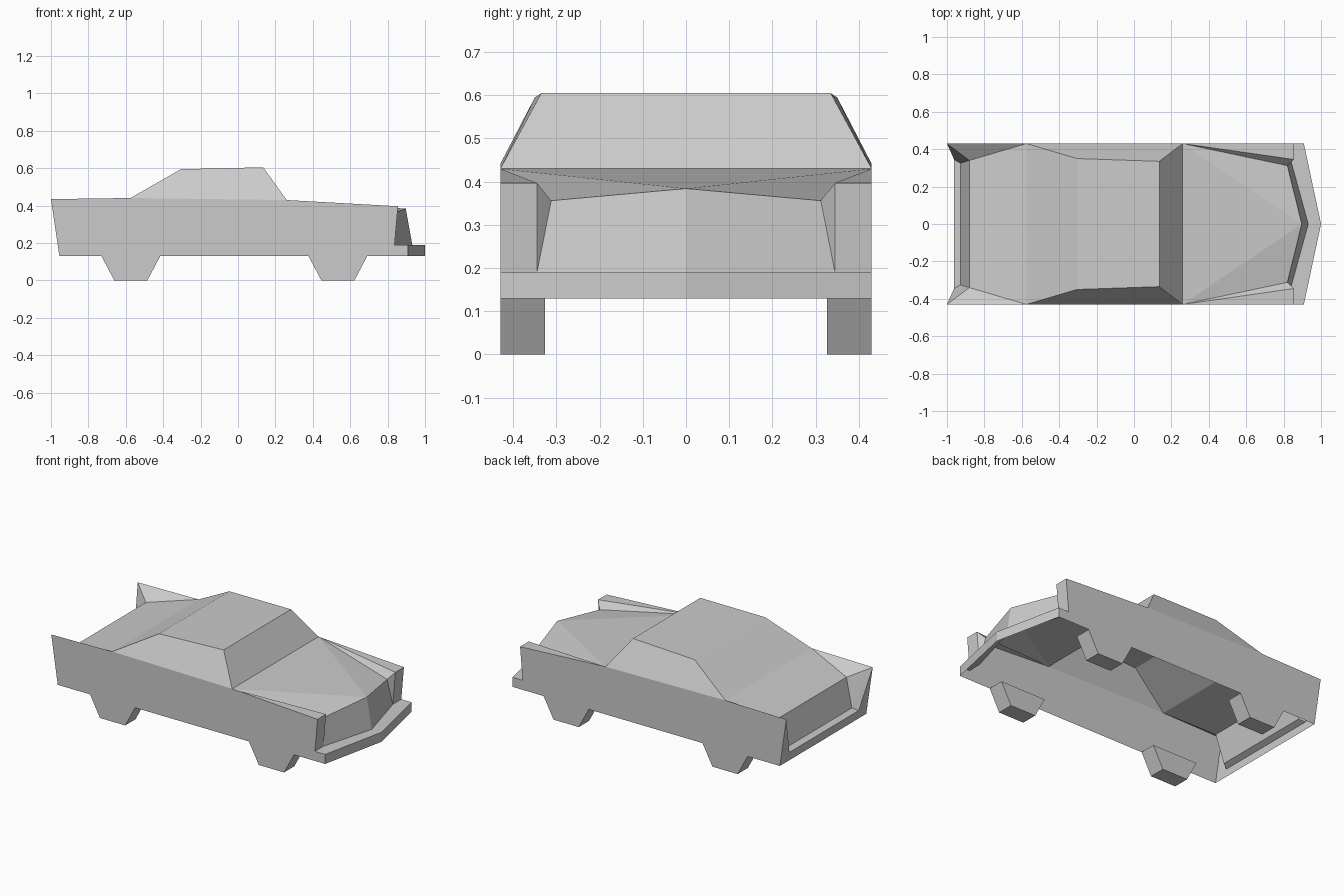
import bpy
import bmesh
from mathutils import Vector

if "Cube" in bpy.data.objects:
    bpy.data.objects.remove(bpy.data.objects["Cube"], do_unlink=True)

paint = bpy.data.materials.new("light_grey")
paint.use_nodes = True
paint.diffuse_color = (0.6, 0.6, 0.6, 1)
bsdf = next(n for n in paint.node_tree.nodes if n.type == "BSDF_PRINCIPLED")
bsdf.inputs["Base Color"].default_value = paint.diffuse_color
bsdf.inputs["Roughness"].default_value = 0.8

W = 0.43      # half width
SILL = 0.13   # lower edge of the body


def finish(name, bm):
    """Turn a half mesh (y >= 0) into an object mirrored across y = 0."""
    mesh = bpy.data.meshes.new(name)
    bm.to_mesh(mesh)
    bm.free()
    mesh.materials.append(paint)
    obj = bpy.data.objects.new(name, mesh)
    bpy.context.scene.collection.objects.link(obj)
    mirror = obj.modifiers.new("mirror", "MIRROR")
    mirror.use_axis = (False, True, False)
    return obj


def panel(name, *faces):
    """Flat panels; each face is (outward direction, corner points)."""
    bm = bmesh.new()
    for outward, points in faces:
        face = bm.faces.new([bm.verts.new(p) for p in points])
        face.normal_update()
        if face.normal.dot(Vector(outward)) < 0:
            face.normal_flip()
    bmesh.ops.remove_doubles(bm, verts=bm.verts, dist=0.0005)
    return finish(name, bm)


def centre(p):
    """The point on the centre line level with p."""
    return (p[0], 0, p[2])


UP, FRONT, BACK, SIDE, INWARD = (0, 0, 1), (1, 0, 0), (-1, 0, 0), (0, 1, 0), (0, -1, 1)

# Shared corners
cowl = (0.26, W, 0.43)
roof_front = (0.135, 0.335, 0.605)
roof_back = (-0.305, 0.35, 0.595)
deck = (-0.575, W, 0.441)
fender_out = (0.855, W, 0.397)
fender_in = (0.855, 0.345, 0.397)
hood_corner = (0.82, 0.312, 0.356)
hood_tip = (0.897, 0, 0.384)
grille_corner = (0.837, 0.345, 0.19)
grille_tip = (0.932, 0, 0.19)
fender_foot = (0.837, W, 0.19)
bumper_end = (0.908, W, 0.19)
bumper_tip = (1, 0, 0.19)
fin_tip = (-1, W, 0.435)
tail_foot = (-0.955, W, SILL)
trunk_corner = (-0.88, 0.34, 0.375)
tail_inner = (-0.928, 0.325, 0.20)
tail_outer = (-0.962, 0.345, 0.185)


def low(p):
    return (p[0], p[1], SILL)


# Cabin
panel("roof", (UP, [roof_front, roof_back, centre(roof_back), centre(roof_front)]))
panel("windshield", (FRONT, [cowl, roof_front, centre(roof_front), centre(cowl)]))
panel("rear_window", (BACK, [deck, roof_back, centre(roof_back), centre(deck)]))
panel("side_windows", (SIDE, [cowl, roof_front, roof_back, deck]))

# Hood with its sloping outer facets, and the pointed grille
panel("hood",
      (UP, [centre(cowl), cowl, hood_tip]),
      (UP, [cowl, hood_corner, hood_tip]))
panel("grille", (FRONT, [hood_tip, hood_corner, grille_corner, grille_tip]))

# Raised front fenders
panel("front_fenders",
      (UP, [cowl, fender_out, fender_in]),
      (INWARD, [cowl, fender_in, hood_corner]),
      (INWARD, [fender_in, hood_corner, grille_corner]),
      (FRONT, [fender_out, fender_in, grille_corner, fender_foot]))

# Pointed front bumper
panel("front_bumper",
      (UP, [fender_foot, bumper_end, bumper_tip, grille_tip, grille_corner]),
      (FRONT, [bumper_end, bumper_tip, low(bumper_tip), low(bumper_end)]))

# Body sides
panel("body_sides", (SIDE, [tail_foot, low(bumper_end), bumper_end, fender_foot,
                            fender_out, cowl, deck, fin_tip]))

# Trunk lid, recessed tail panel and ledge
panel("trunk_lid", (UP, [deck, trunk_corner, centre(trunk_corner), centre(deck)]))
panel("tail_panel",
      (BACK, [trunk_corner, tail_inner, centre(tail_inner), centre(trunk_corner)]),
      (UP, [tail_inner, tail_outer, centre(tail_outer), centre(tail_inner)]))
panel("rear_bumper", (BACK, [tail_outer, tail_foot, centre(tail_foot), centre(tail_outer)]))

# Rear fins
panel("rear_fins",
      (INWARD, [deck, fin_tip, trunk_corner]),
      (INWARD, [fin_tip, trunk_corner, tail_inner]),
      (INWARD, [fin_tip, tail_inner, tail_outer]),
      (BACK, [fin_tip, tail_outer, tail_foot]))


# Wheels: tapered blocks below the sill
def wheels(name, x):
    profile = [(x - 0.157, SILL), (x - 0.088, 0), (x + 0.088, 0), (x + 0.157, SILL)]
    bm = bmesh.new()
    face = bm.faces.new([bm.verts.new((px, 0.327, pz)) for px, pz in profile])
    out = bmesh.ops.extrude_face_region(bm, geom=[face])
    moved = [v for v in out["geom"] if isinstance(v, bmesh.types.BMVert)]
    bmesh.ops.translate(bm, verts=moved, vec=(0, W - 0.327, 0))
    bmesh.ops.recalc_face_normals(bm, faces=bm.faces)
    finish(name, bm)


wheels("front_wheels", 0.534)
wheels("rear_wheels", -0.573)
